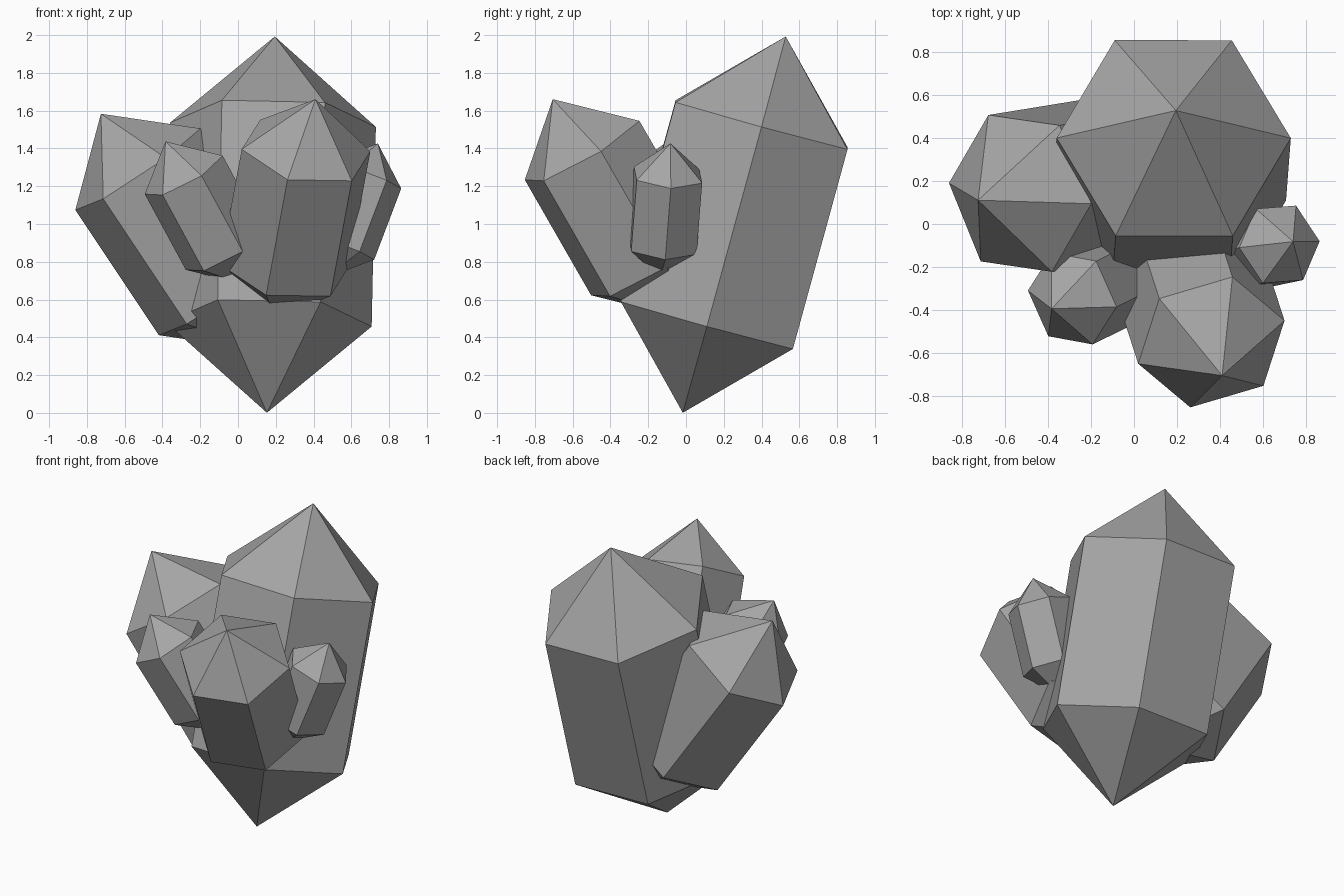
import bpy
import bmesh
import math
from mathutils import Vector

cube = bpy.data.objects.get("Cube")
if cube:
    bpy.data.objects.remove(cube, do_unlink=True)

# Single stone colour
GREY = (0.38, 0.38, 0.38, 1.0)
stone = bpy.data.materials.new("grey_stone")
stone.use_nodes = True
stone.diffuse_color = GREY
stone.node_tree.nodes["Principled BSDF"].inputs["Base Color"].default_value = GREY

SIDES = 6
BODY = 2.01   # prism length relative to radius
CONE = 0.89   # point length relative to radius


def crystal(name, tip, shoulder, corner, radius):
    """Double-pointed hexagonal prism: shoulder is the centre of the upper
    ring, corner is one ring vertex that fixes the roll."""
    tip, shoulder, corner = Vector(tip), Vector(shoulder), Vector(corner)
    axis = (tip - shoulder).normalized()
    u = corner - shoulder
    u = (u - axis * u.dot(axis)).normalized()
    v = axis.cross(u)
    base = shoulder - axis * BODY * radius

    bm = bmesh.new()

    def ring(centre):
        turns = [math.tau * i / SIDES for i in range(SIDES)]
        return [bm.verts.new(centre + (u * math.cos(a) + v * math.sin(a)) * radius)
                for a in turns]

    upper, lower = ring(shoulder), ring(base)
    top = bm.verts.new(shoulder + axis * CONE * radius)
    bottom = bm.verts.new(base - axis * CONE * radius)
    for i in range(SIDES):
        j = (i + 1) % SIDES
        bm.faces.new((upper[i], upper[j], top))
        bm.faces.new((lower[i], lower[j], upper[j], upper[i]))
        bm.faces.new((lower[j], lower[i], bottom))
    bmesh.ops.recalc_face_normals(bm, faces=bm.faces)

    mesh = bpy.data.meshes.new(name)
    bm.to_mesh(mesh)
    bm.free()
    mesh.materials.append(stone)
    obj = bpy.data.objects.new(name, mesh)
    bpy.context.collection.objects.link(obj)
    return obj


# Large central crystal
crystal("main_crystal", (0.195, 0.53, 2.0), (0.185, 0.40, 1.525),
        (0.73, 0.40, 1.515), 0.545)
# Medium crystals leaning outwards
crystal("right_crystal", (-0.73, 0.11, 1.59), (-0.53, 0.1425, 1.29),
        (-0.865, 0.19, 1.08), 0.398)
crystal("front_crystal", (0.41, -0.705, 1.66), (0.36, -0.55, 1.39),
        (0.70, -0.45, 1.385), 0.355)
# Small crystals
crystal("small_right_crystal", (-0.385, -0.395, 1.44), (-0.2875, -0.3475, 1.26),
        (-0.495, -0.31, 1.16), 0.233)
crystal("small_left_crystal", (0.74, -0.082, 1.426), (0.677, -0.095, 1.26),
        (0.865, -0.08, 1.195), 0.201)
